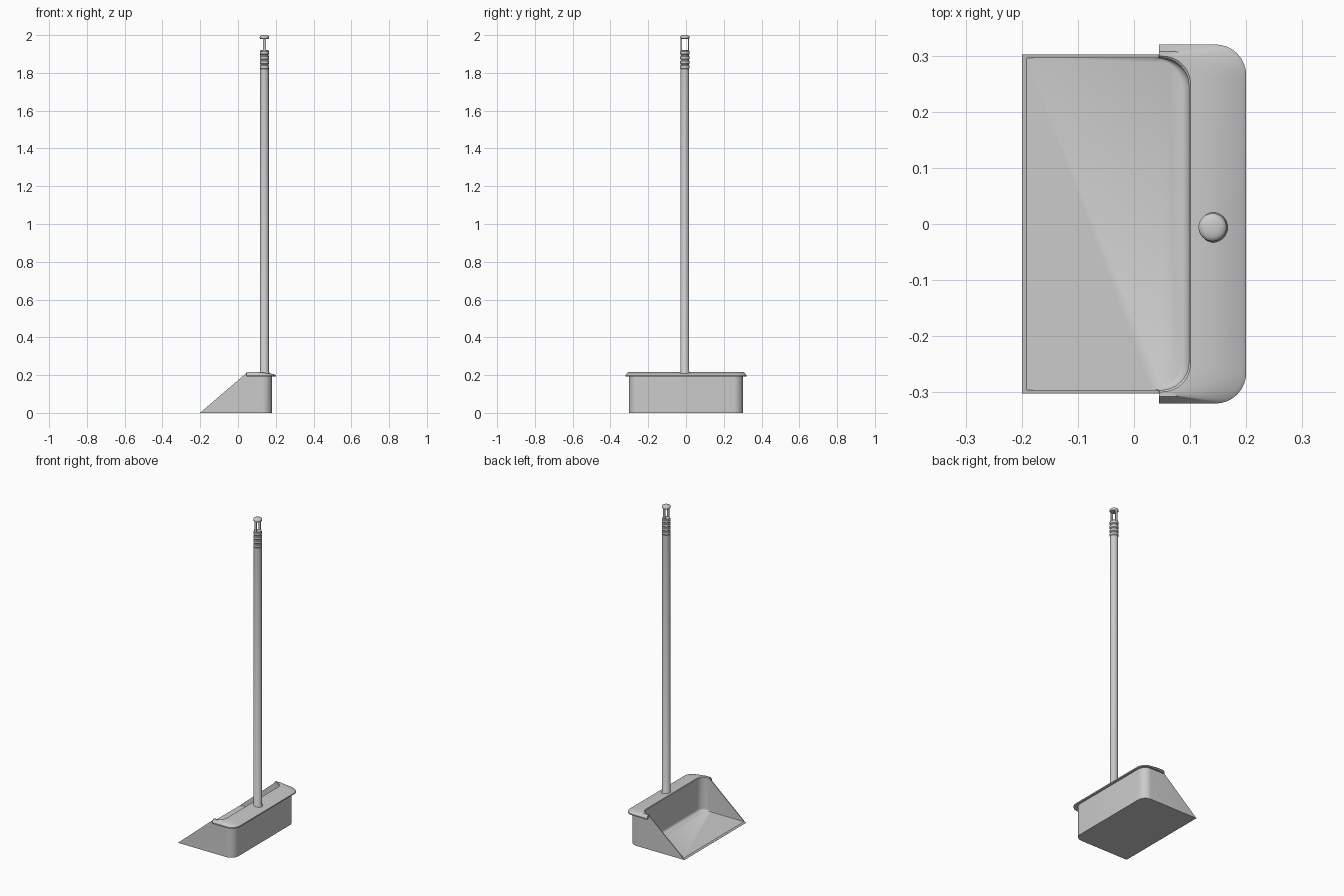
import bpy, bmesh
from math import sin, cos, pi

if "Cube" in bpy.data.objects:
    bpy.data.objects.remove(bpy.data.objects["Cube"])

HX, HY = 0.14, -0.006   # handle axis


def finish(bm, name):
    bmesh.ops.recalc_face_normals(bm, faces=bm.faces)
    me = bpy.data.meshes.new(name)
    bm.to_mesh(me)
    bm.free()
    ob = bpy.data.objects.new(name, me)
    bpy.context.collection.objects.link(ob)
    return ob


def smooth(ob, angle=0.6):
    bpy.ops.object.select_all(action='DESELECT')
    ob.select_set(True)
    bpy.context.view_layer.objects.active = ob
    bpy.ops.object.shade_smooth_by_angle(angle=angle)


def u_shape(front, back, half, r, z, n=8):
    """U outline open at the front, with rounded back corners."""
    side = [(back - r + r * sin(a), half - r + r * cos(a), z)
            for a in (i * pi / 2 / n for i in range(n + 1))]
    side.insert(0, (front, half, z))
    return side + [(x, -y, z) for x, y, z in reversed(side)]


def loft(bm, rings, closed_rows, closed_stack):
    vs = [[bm.verts.new(p) for p in ring] for ring in rings]
    m, n = len(vs), len(vs[0])
    for i in range(m if closed_stack else m - 1):
        for j in range(n if closed_rows else n - 1):
            a, b = vs[i], vs[(i + 1) % m]
            k = (j + 1) % n
            bm.faces.new((a[j], a[k], b[k], b[j]))
    if closed_rows:
        bm.faces.new(vs[0])
        bm.faces.new(vs[-1])
    else:
        bm.faces.new([r[0] for r in vs])
        bm.faces.new([r[-1] for r in vs])


def trim(bm, co, no):
    res = bmesh.ops.bisect_plane(bm, geom=bm.verts[:] + bm.edges[:] + bm.faces[:],
                                 plane_co=co, plane_no=no, clear_outer=True)
    edges = [e for e in res['geom_cut'] if isinstance(e, bmesh.types.BMEdge)]
    bmesh.ops.holes_fill(bm, edges=edges, sides=0)


def lathe(name, profile, sides=32):
    bm = bmesh.new()
    loft(bm, [[(HX + r * cos(2 * pi * i / sides), HY + r * sin(2 * pi * i / sides), z)
               for i in range(sides)] for r, z in profile], True, False)
    ob = finish(bm, name)
    smooth(ob)
    return ob


# Scoop: solid tray trimmed by the sloping mouth and the sloping top
bm = bmesh.new()
loft(bm, [u_shape(-0.2, 0.18, 0.302, 0.05, z) for z in (0, 0.21)], True, False)
trim(bm, (-0.2, 0, 0.001), (-0.21, 0, 0.245))
trim(bm, (0.12, 0, 0.21), (0.2, 0, 1))
scoop = finish(bm, "scoop")

# Hollow of the scoop, with a fillet where the floor meets the back
bm = bmesh.new()
rad = 0.016
rings = [u_shape(-0.3, 0.098 - rad * (1 - sin(a)), 0.296, 0.05,
                 0.008 + rad * (1 - cos(a)))
         for a in (i * pi / 10 for i in range(6))]
rings.append(u_shape(-0.3, 0.098, 0.296, 0.05, 0.4))
loft(bm, rings, True, False)
cutter = finish(bm, "hollow_cutter")
cutter.hide_render = True

mod = scoop.modifiers.new("hollow", 'BOOLEAN')
mod.operation = 'DIFFERENCE'
mod.solver = 'EXACT'
mod.object = cutter
bpy.context.view_layer.objects.active = scoop
bpy.ops.object.modifier_apply(modifier=mod.name)
bpy.data.objects.remove(cutter)
smooth(scoop)

# Rim: overhanging lip around the back of the scoop
bm = bmesh.new()
section = [(0.098, 0.296, 0.05, 0.195), (0.098, 0.296, 0.05, 0.214),
           (0.101, 0.299, 0.05, 0.217), (0.125, 0.307, 0.05, 0.217),
           (0.194, 0.316, 0.055, 0.204), (0.2, 0.32, 0.055, 0.199),
           (0.2, 0.32, 0.055, 0.192), (0.195, 0.315, 0.052, 0.192),
           (0.178, 0.3, 0.05, 0.198)]
loft(bm, [u_shape(0.045, *s) for s in section], False, True)
smooth(finish(bm, "rim"), 0.5)

# Handle pole with a grooved grip
lathe("handle", [(0.027, 0.19), (0.027, 0.214), (0.023, 0.22), (0.023, 1.82)])
grip = [(0.0215, 1.815)]
for i in range(4):
    z = 1.82 + i * 0.025
    grip += [(0.0215, z), (0.0245, z + 0.004), (0.0245, z + 0.018), (0.0215, z + 0.022)]
grip += [(0.0215, 1.92)]
lathe("grip", grip)

# Hanging loop: two posts and a domed cap
for side in (-1, 1):
    bm = bmesh.new()
    bmesh.ops.create_cube(bm, size=1)
    for v in bm.verts:
        v.co = (HX + v.co.x * 0.015, HY + side * 0.019 + v.co.y * 0.006,
                1.95 + v.co.z * 0.075)
    finish(bm, "loop_post_left" if side < 0 else "loop_post_right")
lathe("cap", [(0.017, 1.979), (0.023, 1.981), (0.025, 1.985), (0.025, 1.991),
              (0.023, 1.995), (0.018, 1.998), (0.01, 1.9995), (0.003, 2.0)])
